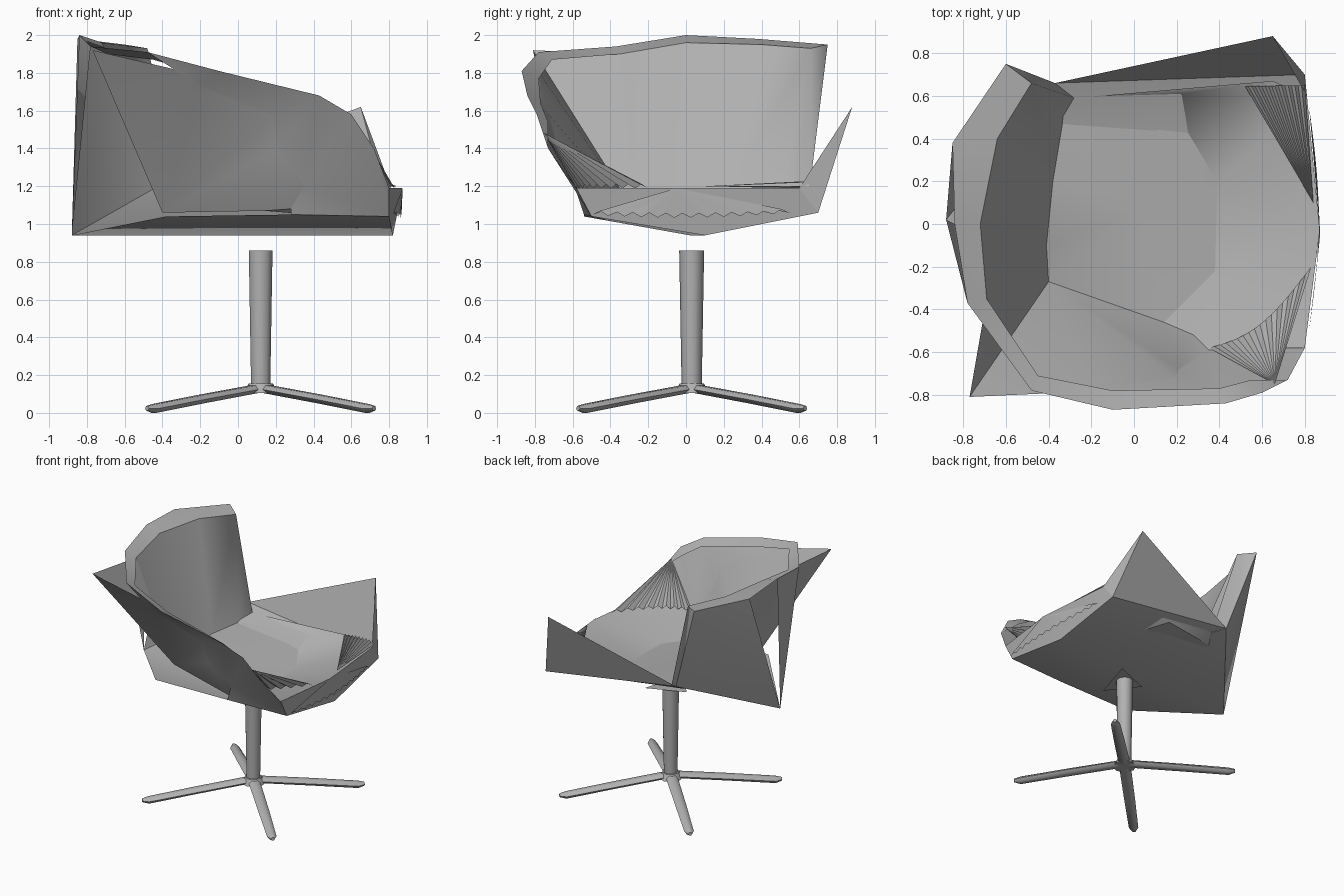
import bpy, bmesh, math
from mathutils import Vector, Matrix

cube = bpy.data.objects.get("Cube")
if cube:
    bpy.data.objects.remove(cube, do_unlink=True)

GREY = (0.44, 0.44, 0.44, 1)
grey = bpy.data.materials.new("plain_grey")
grey.use_nodes = True
grey.diffuse_color = GREY
bsdf = next(n for n in grey.node_tree.nodes if n.type == 'BSDF_PRINCIPLED')
bsdf.inputs["Base Color"].default_value = GREY
bsdf.inputs["Roughness"].default_value = 0.7

UP, FRONT, BACK = (0, 0, 1), (1, 0, 0), (-1, 0.3, 0)
OUT, IN = (0.2, -1, 0), (0, -1, 0.5)


def finish(name, bm, angle=40):
    """Turn a bmesh into a named, shaded object."""
    mesh = bpy.data.meshes.new(name)
    bm.to_mesh(mesh)
    bm.free()
    mesh.materials.append(grey)
    ob = bpy.data.objects.new(name, mesh)
    bpy.context.collection.objects.link(ob)
    bpy.ops.object.select_all(action='DESELECT')
    ob.select_set(True)
    bpy.context.view_layer.objects.active = ob
    bpy.ops.object.shade_smooth_by_angle(angle=math.radians(angle))
    return ob


def face_towards(bm, facing):
    """Turn every face of an open sheet to the given side."""
    bm.normal_update()
    wrong = [f for f in bm.faces if f.normal.dot(Vector(facing)) < 0]
    bmesh.ops.reverse_faces(bm, faces=wrong)


def sheet(name, points, faces, facing, angle=60):
    """Build a surface from named points and faces written as point names."""
    bm = bmesh.new()
    used = {}
    for face in faces:
        names = face.split()
        for n in names:
            if n not in used:
                used[n] = bm.verts.new(points[n])
        bm.faces.new([used[n] for n in names])
    face_towards(bm, facing)
    return finish(name, bm, angle)


def strip(a, b):
    """Quads between two equally long runs of point names."""
    a, b = a.split(), b.split()
    return [f"{a[i]} {a[i+1]} {b[i+1]} {b[i]}" for i in range(len(a) - 1)]


# Outer rim, from the rear side around the back and down the arm
rim = {
    "notch": (-.37, .66, 1.23), "r1": (-.6, .75, 1.95), "r2": (-.85, .38, 1.98),
    "r3": (-.84, 0, 2), "r4": (-.78, -.37, 1.94), "r5": (-.48, -.78, 1.91),
    "r6": (-.1, -.87, 1.81), "r7": (.43, -.84, 1.68), "r8": (.6, -.79, 1.58),
    "r9": (.72, -.73, 1.4), "r10": (.8, -.58, 1.19),
}
# Inner rim edge
inner = {
    "i1": (-.48, .66, 1.93), "i2": (-.64, .4, 1.95), "i3": (-.72, 0, 1.96),
    "i4": (-.69, -.35, 1.9), "i5": (-.45, -.71, 1.87), "i6": (-.1, -.78, 1.77),
    "i7": (.4, -.77, 1.64), "i8": (.55, -.73, 1.54),
}
# Base corners, front lip and the flared side corner
base = {
    "b0": (-.88, .02, .94), "b1": (-.38, -.54, 1.04), "b2": (.28, -.54, 1.05),
    "b3": (.8, -.5, 1.04), "b4": (.82, .1, .94), "f4": (.8, .7, 1.06),
    "flare": (.65, .88, 1.62), "l1": (.87, -.03, 1.19), "l2": (.81, .6, 1.19),
    "e1": (-.28, .59, 1.19), "e2": (.65, .67, 1.2),
}
# Seat outline
seat = {
    "g1": (-.33, .5, 1.14), "g3": (.15, .6, 1.12), "g4": (.39, .2, 1.05),
    "g5": (.38, -.22, 1.05), "g6": (.14, -.46, 1.07),
    "g8": (-.41, -.1, 1.11), "g9": (-.38, .2, 1.14), "mid": (.02, .06, 1.1),
}
# Slanted arm panel with a free upper corner
arm = {
    "tip": (-.77, -.81, 1.92), "p1": (-.34, -.79, 1.82), "p2": (-.2, -.77, 1.73),
    "p3": (.19, -.72, 1.57), "p4": (.21, -.68, 1.4), "p5": (.35, -.59, 1.2),
    "p6": (.28, -.52, 1.08), "heel": (-.4, -.27, 1.06),
}
P = {**rim, **inner, **base, **seat, **arm}

# Outer shell, open between the back and the arm
sheet("outer_back", P, ["notch r1 b0", "r1 r2 b0", "r3 r4 b0"], BACK)
sheet("arm_panel", P, ["tip p1 heel", "p1 p2 heel", "p2 p3 heel", "p3 p4 heel",
                       "p4 p5 p6", "p4 p6 g6 heel"], OUT)
sheet("arm_corner_flap", P, ["tip i4 heel"], BACK)
sheet("outer_arm", P, ["r5 r6 p2 p1", "r6 p3 p2", "r6 r7 p3", "r7 p4 p3", "r7 p5 p4",
                       "r7 r8 p5", "r8 r9 p5", "r9 r10 b3 p5", "p5 b3 b2 p6"], OUT)
sheet("underside", P, ["notch b0 b4 f4", "b0 b1 b2 b4", "b2 b3 b4"], UP, 40)
sheet("flared_side", P, ["flare notch f4", "flare f4 l2"], IN, 40)
sheet("front_lip", P, ["r10 l1 b4 b3", "l1 l2 f4 b4"], FRONT, 40)

# Rim band
sheet("rim_band", P, strip("r1 r2 r3 r4 r5 r6 r7 r8", "i1 i2 i3 i4 i5 i6 i7 i8")
      + ["r8 r9 i8"], UP)

# Inner shell and seat
sheet("inner_back", P, ["r1 i1 notch", "i1 g1 e1 notch", "i1 i2 g9 g1", "i2 i3 g8 g9",
                        "i3 i4 g8", "i4 heel g8"], FRONT, 50)
ring = "g1 g3 g4 g5 g6 heel g8 g9 g1".split()
sheet("seat", P, [f"mid {a} {b}" for a, b in zip(ring, ring[1:])], UP)
sheet("seat_front", P, ["g1 e1 g3", "g3 e1 e2", "g3 e2 l2 g4", "g4 l2 l1",
                        "g4 l1 g5", "g5 l1 r10 p5", "g5 p5 p6 g6"], UP)


def pleats(name, apex, start, end, bulge, facing, count=18):
    """Zigzag fan of folds from an apex to a curved edge."""
    apex, start, end = Vector(apex), Vector(start), Vector(end)
    bm = bmesh.new()
    tip = bm.verts.new(apex)
    edge = []
    for i in range(count + 1):
        t = i / count
        p = start.lerp(end, t) + Vector(bulge) * math.sin(math.pi * t)
        p.z += .012 if i % 2 else -.012
        edge.append(bm.verts.new(p))
    for a, b in zip(edge, edge[1:]):
        bm.faces.new((tip, a, b))
    face_towards(bm, facing)
    finish(name, bm, 10)


# Gathered corners and the fan along the lip
pleats("right_corner_pleats", (.66, -.75, 1.48), (.35, -.58, 1.2), (.83, -.2, 1.2),
       (0, -.08, 0), UP)
pleats("left_corner_pleats", (.84, .1, 1.2), (.52, .645, 1.2), (.8, .65, 1.21),
       (0, 0, .01), UP)
pleats("lip_pleats", (.872, -.05, 1.19), (.82, -.5, 1.06), (.82, .55, 1.07),
       (.045, 0, -.02), FRONT, 24)


# Pedestal
CENTRE = Vector((.12, .03, 0))


def cone(name, sides, low, high, z0, z1):
    bm = bmesh.new()
    place = Matrix.Translation(CENTRE + Vector((0, 0, (z0 + z1) / 2)))
    bmesh.ops.create_cone(bm, cap_ends=True, segments=sides, radius1=low, radius2=high,
                          depth=z1 - z0, matrix=place)
    return finish(name, bm, 60)


cone("post", 10, .053, .066, .12, .86)
cone("hub", 8, .09, .065, .105, .155)
sheet("top_plate", {"a": (.26, .17, .862), "b": (-.04, .05, .862), "c": (.15, -.19, .862)},
      ["a b c"], UP)

# Four tapered legs: half width, low z and high z at each distance
profile = [(.04, .045, .105, .148), (.45, .042, .05, .095),
           (.8, .036, .0, .046), (.85, .015, .012, .036)]
for k, side in enumerate(("back_left", "back_right", "front_right", "front_left")):
    spin = Matrix.Translation(CENTRE) @ Matrix.Rotation(math.radians(45 + 90 * k), 4, 'Z')
    bm = bmesh.new()
    rings = []
    for dist, half, low, high in profile:
        mid = (low + high) / 2
        section = [(-half, mid), (-half / 2, low), (half / 2, low),
                   (half, mid), (half / 2, high), (-half / 2, high)]
        rings.append([bm.verts.new(spin @ Vector((dist, y, z))) for y, z in section])
    for a, b in zip(rings, rings[1:]):
        for i in range(len(a)):
            j = (i + 1) % len(a)
            bm.faces.new((a[i], a[j], b[j], b[i]))
    bm.faces.new(rings[0])
    bm.faces.new(rings[-1])
    bmesh.ops.recalc_face_normals(bm, faces=bm.faces)
    finish(side + "_leg", bm, 60)
